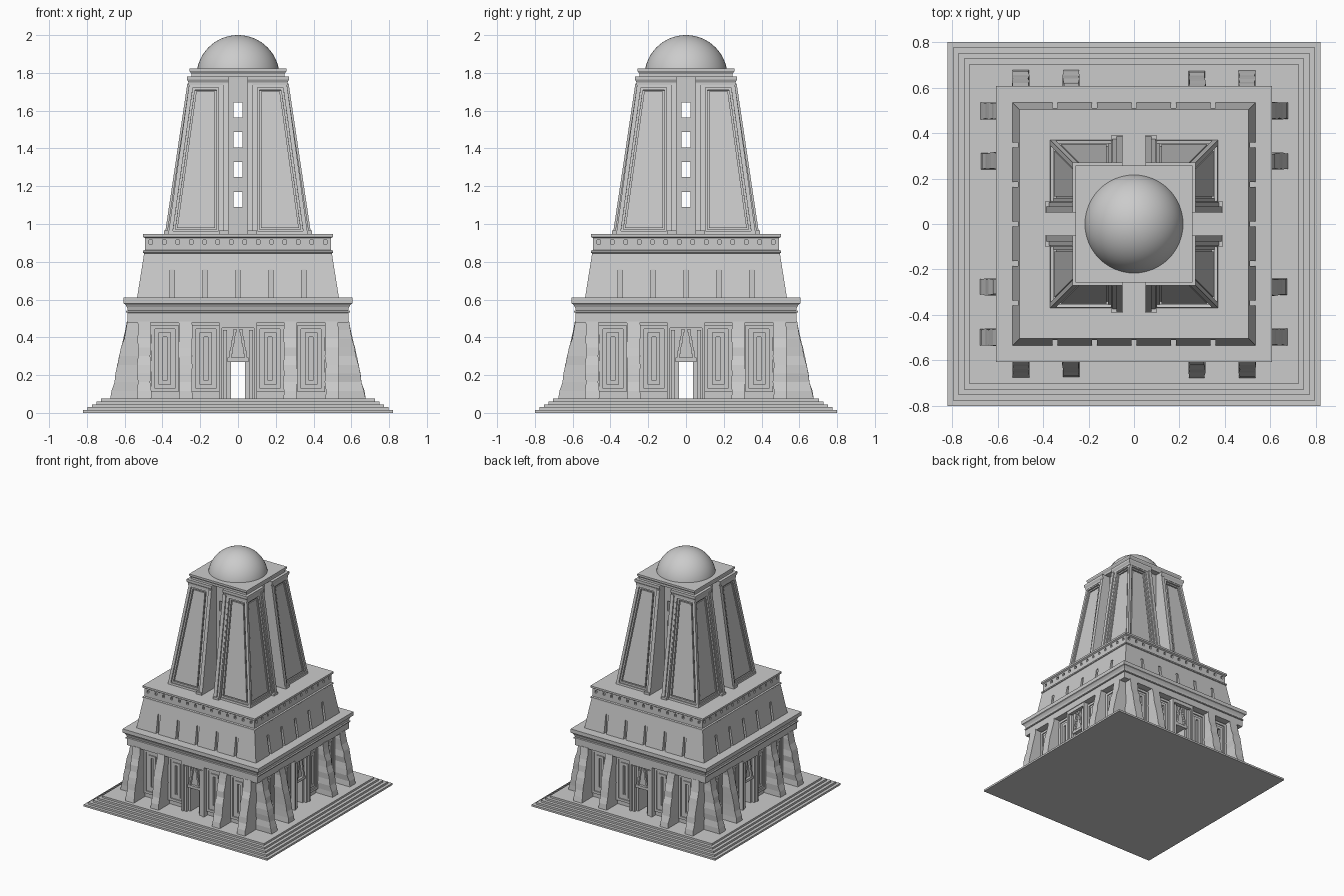
import bpy, bmesh, random
from math import pi
from mathutils import Matrix, Vector

random.seed(4)
if "Cube" in bpy.data.objects:
    bpy.data.objects.remove(bpy.data.objects["Cube"], do_unlink=True)

stone = bpy.data.materials.new("grey_stone")
stone.use_nodes = True
GREY = (0.6, 0.6, 0.6, 1)
stone.diffuse_color = GREY
stone.node_tree.nodes["Principled BSDF"].inputs["Base Color"].default_value = GREY


def loft(bm, rects):
    """Closed solid through rectangles (x0, x1, y0, y1, z); returns side faces, front first."""
    loops = [[bm.verts.new(p) for p in ((a, c, z), (b, c, z), (b, d, z), (a, d, z))]
             for a, b, c, d, z in rects]
    bm.faces.new(loops[0][::-1])
    bm.faces.new(loops[-1])
    sides = []
    for lo, hi in zip(loops, loops[1:]):
        for i in range(4):
            j = (i + 1) % 4
            sides.append(bm.faces.new((lo[i], lo[j], hi[j], hi[i])))
    return sides


def box(bm, x0, x1, y0, y1, z0, z1):
    return loft(bm, [(x0, x1, y0, y1, z0), (x0, x1, y0, y1, z1)])


def squares(bm, profile, extra=0):
    """Stepped or tapered square body from (half width, height) pairs."""
    loft(bm, [(-h - extra, h + extra, -h, h, z) for h, z in profile])


def nest(bm, face, steps):
    """Nested frames in one face from (inset, depth) pairs."""
    for width, depth in steps:
        if width:
            bmesh.ops.inset_region(bm, faces=[face], thickness=width, use_even_offset=True)
        if depth:
            normal = face.normal.copy()
            ring = bmesh.ops.extrude_discrete_faces(bm, faces=[face])["faces"]
            face = ring[0]
            bmesh.ops.translate(bm, verts=face.verts, vec=normal * depth)
        bm.normal_update()


def spin(bm):
    """Repeat the front geometry on all four sides."""
    source = bm.verts[:] + bm.edges[:] + bm.faces[:]
    for k in (1, 2, 3):
        copy = bmesh.ops.duplicate(bm, geom=source)["geom"]
        verts = [v for v in copy if isinstance(v, bmesh.types.BMVert)]
        bmesh.ops.rotate(bm, verts=verts, matrix=Matrix.Rotation(k * pi / 2, 3, "Z"))


def finish(name, bm, four=False):
    if four:
        spin(bm)
    mesh = bpy.data.meshes.new(name)
    bm.to_mesh(mesh)
    bm.free()
    obj = bpy.data.objects.new(name, mesh)
    bpy.context.collection.objects.link(obj)
    mesh.materials.append(stone)
    return obj


def cut(target, bm, four=False):
    cutter = finish("cutter", bm, four)
    cutter.hide_render = True
    mod = target.modifiers.new("cut", "BOOLEAN")
    mod.operation, mod.solver, mod.object = "DIFFERENCE", "EXACT", cutter
    bpy.context.view_layer.objects.active = target
    bpy.ops.object.modifier_apply(modifier=mod.name)
    bpy.data.objects.remove(cutter, do_unlink=True)


def tunnels(target, half, spans):
    """Openings right through the body along both axes."""
    for turn in (0, pi / 2):
        bm = bmesh.new()
        for z0, z1 in spans:
            box(bm, -half, half, -1, 1, z0, z1)
        bm.transform(Matrix.Rotation(turn, 4, "Z"))
        cut(target, bm)


# Stepped platform
bm = bmesh.new()
STEP = 0.015
squares(bm, [(0.80 - 0.024 * i, z * STEP) for i in range(5) for z in (i, i + 1)], 0.02)
finish("platform_steps", bm)

# Ground floor walls with passages
bm = bmesh.new()
squares(bm, [(0.53, 0.07), (0.53, 0.5)])
walls = finish("ground_floor_walls", bm)
tunnels(walls, 0.038, [(0.075, 0.27)])

# Nested wall panels with slits
bm = bmesh.new()
for x in (-0.387, -0.17, 0.17, 0.387):
    front = box(bm, x - 0.073, x + 0.073, -0.545, -0.52, 0.11, 0.465)[0]
    bm.normal_update()
    nest(bm, front, [(0.02, -0.008), (0.02, 0.008), (0.022, -0.02)])
finish("wall_panels", bm, True)

# Leaning buttresses with worn edges
bm = bmesh.new()
LAYERS = 9
for x in (-0.4975, -0.2775, 0.2775, 0.4975):
    rects = []
    for i in range(LAYERS + 1):
        t = i / LAYERS
        chip = [random.uniform(0, 0.008) for _ in range(3)]
        rects.append((x - 0.039 + chip[0], x + 0.039 - chip[1],
                      -0.68 + 0.09 * t + chip[2], -0.50, 0.07 + 0.415 * t))
    loft(bm, rects)
finish("buttresses", bm, True)

# Portals: jambs, columns, lintel and corbelled gable panel
bm = bmesh.new()
for s in (-1, 1):
    box(bm, *sorted((s * 0.1, s * 0.085)), -0.58, -0.5, 0.07, 0.48)
    box(bm, *sorted((s * 0.085, s * 0.038)), -0.55, -0.5, 0.07, 0.455)
    box(bm, *sorted((s * 0.08, s * 0.058)), -0.572, -0.54, 0.07, 0.44)
box(bm, -0.085, 0.085, -0.58, -0.5, 0.45, 0.48)
box(bm, -0.055, 0.055, -0.565, -0.5, 0.27, 0.292)
box(bm, -0.038, 0.038, -0.545, -0.5, 0.29, 0.455)
COURSES = 8
for i in range(COURSES):
    h = 0.048 - 0.0036 * i
    z = 0.292 + 0.019 * i
    for s in (-1, 1):
        box(bm, *sorted((s * h, s * (h - 0.014))), -0.562, -0.54, z, z + 0.019)
finish("portals", bm, True)

# Entablature and flared cornice
bm = bmesh.new()
squares(bm, [(0.585, 0.478), (0.585, 0.53), (0.592, 0.532), (0.592, 0.54), (0.583, 0.543),
             (0.588, 0.56), (0.597, 0.575), (0.607, 0.58), (0.607, 0.61)])
finish("lower_cornice", bm)

# Second storey with banded parapet
bm = bmesh.new()
squares(bm, [(0.535, 0.605), (0.497, 0.845), (0.503, 0.848), (0.503, 0.858), (0.492, 0.862),
             (0.492, 0.925), (0.503, 0.932), (0.503, 0.947)])
storey = finish("second_storey", bm)
bm = bmesh.new()
for i in range(-2, 3):
    x = 0.174 * i
    box(bm, x - 0.011, x + 0.011, -0.6, -0.503, 0.6, 0.76)
cut(storey, bm, True)
bm = bmesh.new()
for i in range(14):
    x = 0.071 * (i - 6.5)
    box(bm, x - 0.009, x + 0.009, -0.53, -0.475, 0.895, 0.915)
cut(storey, bm, True)

# Tower core with stacked windows
bm = bmesh.new()
squares(bm, [(0.2, 0.94), (0.2, 1.785)])
core = finish("tower_core", bm)
tunnels(core, 0.025, [(1.09 + 0.158 * i, 1.17 + 0.158 * i) for i in range(4)])

# Corner piers with recessed tapering panels
bm = bmesh.new()
sides = loft(bm, [(0.08, 0.37, -0.37, -0.08, 0.94), (0.08, 0.258, -0.258, -0.08, 1.745)])
bm.normal_update()
for face in sides[:2]:
    nest(bm, face, [(0.022, -0.012), (0.012, -0.012), (0.008, 0.01)])
finish("tower_piers", bm, True)

# Pilasters flanking the channels
bm = bmesh.new()
for s in (-1, 1):
    for inner, outer, out in ((0.05, 0.078, 0), (0.07, 0.095, -0.01)):
        a, b = sorted((s * inner, s * outer))
        loft(bm, [(a, b, -0.388 - out, -0.08, 0.94), (a, b, -0.268 - out, -0.08, 1.745)])
    # Foot block
    box(bm, *sorted((s * 0.05, s * 0.1)), -0.392, -0.3, 0.94, 0.965)
finish("tower_pilasters", bm, True)

# Pier caps
bm = bmesh.new()
loft(bm, [(0.05, h, -h, -0.05, z) for h, z in
          ((0.262, 1.735), (0.262, 1.75), (0.27, 1.765), (0.27, 1.782))])
finish("pier_caps", bm, True)

# Roof slab
bm = bmesh.new()
squares(bm, [(0.247, 1.78), (0.247, 1.795), (0.257, 1.81), (0.257, 1.822)])
finish("roof_slab", bm)

# Dome
bm = bmesh.new()
bmesh.ops.create_uvsphere(bm, u_segments=48, v_segments=32, radius=0.22)
bmesh.ops.bisect_plane(bm, geom=bm.verts[:] + bm.edges[:] + bm.faces[:],
                       plane_co=Vector((0, 0, 0.03)), plane_no=Vector((0, 0, 1)), clear_inner=True)
bmesh.ops.translate(bm, verts=bm.verts, vec=(0, 0, 1.78))
for f in bm.faces:
    f.smooth = True
finish("dome", bm)
